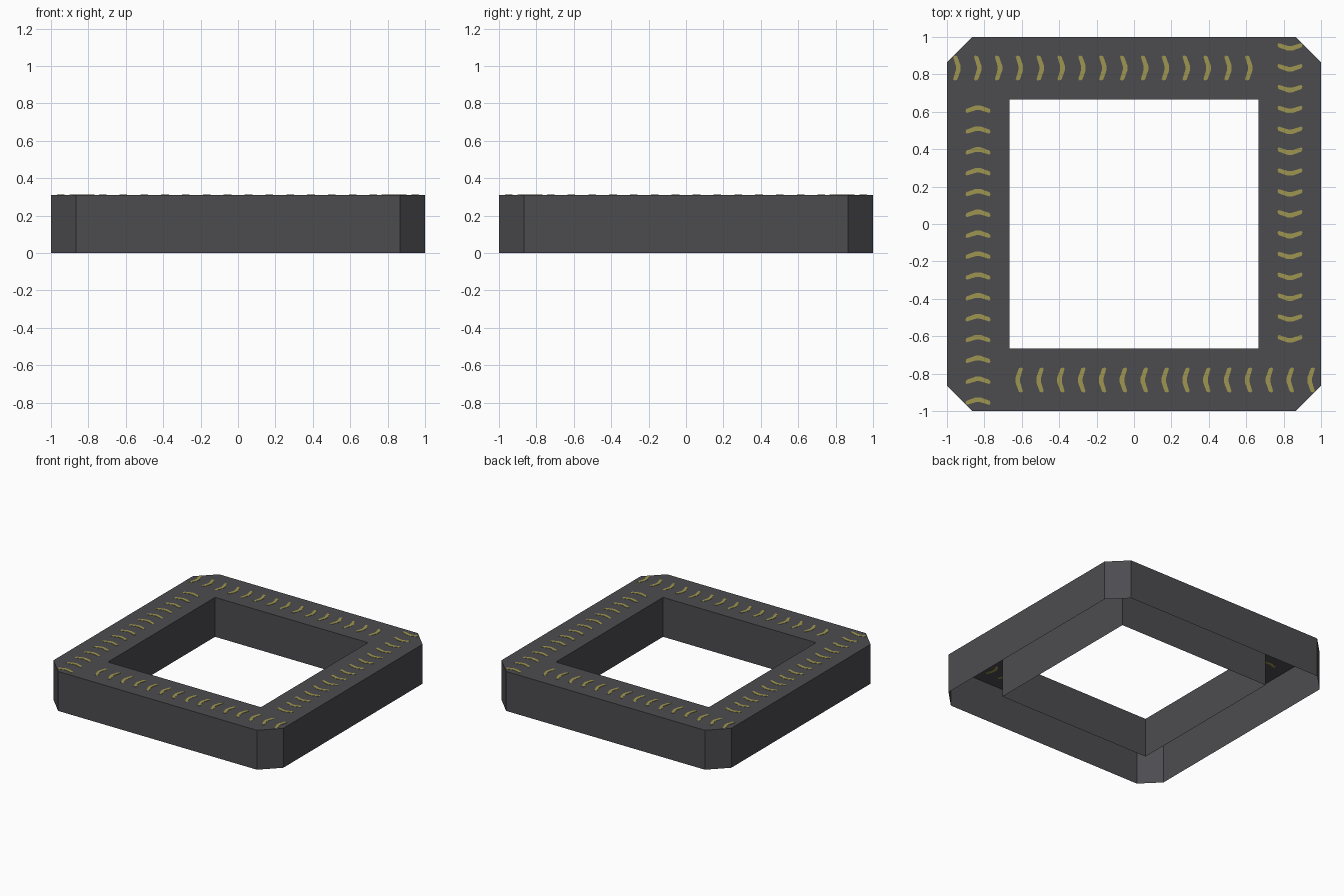
import bpy, bmesh
from mathutils import Matrix, Vector
from math import pi

if "Cube" in bpy.data.objects:
    bpy.data.objects.remove(bpy.data.objects["Cube"])

H, C, S = 0.31, 0.865, 0.665      # height, corner cut start, inner half width


def material(name, rgb):
    m = bpy.data.materials.new(name)
    m.diffuse_color = (*rgb, 1)
    m.use_nodes = True
    m.node_tree.nodes["Principled BSDF"].inputs["Base Color"].default_value = m.diffuse_color
    return m


def finish(name, bm, mat):
    bmesh.ops.remove_doubles(bm, verts=bm.verts, dist=0.0001)
    me = bpy.data.meshes.new(name)
    bm.to_mesh(me)
    bm.free()
    me.materials.append(mat)
    bpy.context.collection.objects.link(bpy.data.objects.new(name, me))


def add_face(bm, pts, rot):
    bm.faces.new([bm.verts.new(rot @ Vector(p)) for p in pts])


def wall(bm, a, b, rot):
    add_face(bm, [(*a, 0), (*b, 0), (*b, H), (*a, H)], rot)


dark = material("dark grey", (0.073, 0.072, 0.079))
yellow = material("dull yellow", (0.34, 0.30, 0.08))
turns = [Matrix.Rotation(k * pi / 2, 3, 'Z') for k in range(4)]

# Square ring shell with cut corners, open underneath
bm = bmesh.new()
a, b, c, i, j = (-C, -1), (C, -1), (1, -C), (-S, -S), (S, -S)
for rot in turns:
    add_face(bm, [(*p, H) for p in (a, b, j, i)], rot)
    add_face(bm, [(*p, H) for p in (b, c, j)], rot)
    wall(bm, a, b, rot)
    wall(bm, b, c, rot)
    wall(bm, j, i, rot)
finish("conveyor_ring", bm, dark)

# Painted chevrons, running clockwise, showing on both sides of the top sheet
half = [(0.020, 0.012), (0.002, 0.062), (-0.012, 0.067), (-0.020, 0.060), (-0.005, 0.010)]
outline = half + [(u, -v) for u, v in reversed(half)]
T = 0.002
bm = bmesh.new()
for rot in turns:
    for n in range(15):
        x0 = 0.947 - n * 0.1115
        pts = [(x0 - u, -0.834 - v) for u, v in outline]
        for z, order in ((H + T, pts[::-1]), (H - T, pts)):
            add_face(bm, [(*p, z) for p in order], rot)
        for p, q in zip(pts, pts[1:] + pts[:1]):
            add_face(bm, [(*p, H - T), (*p, H + T), (*q, H + T), (*q, H - T)], rot)
bmesh.ops.remove_doubles(bm, verts=bm.verts, dist=0.0001)
bmesh.ops.recalc_face_normals(bm, faces=bm.faces)
finish("chevron_marks", bm, yellow)
